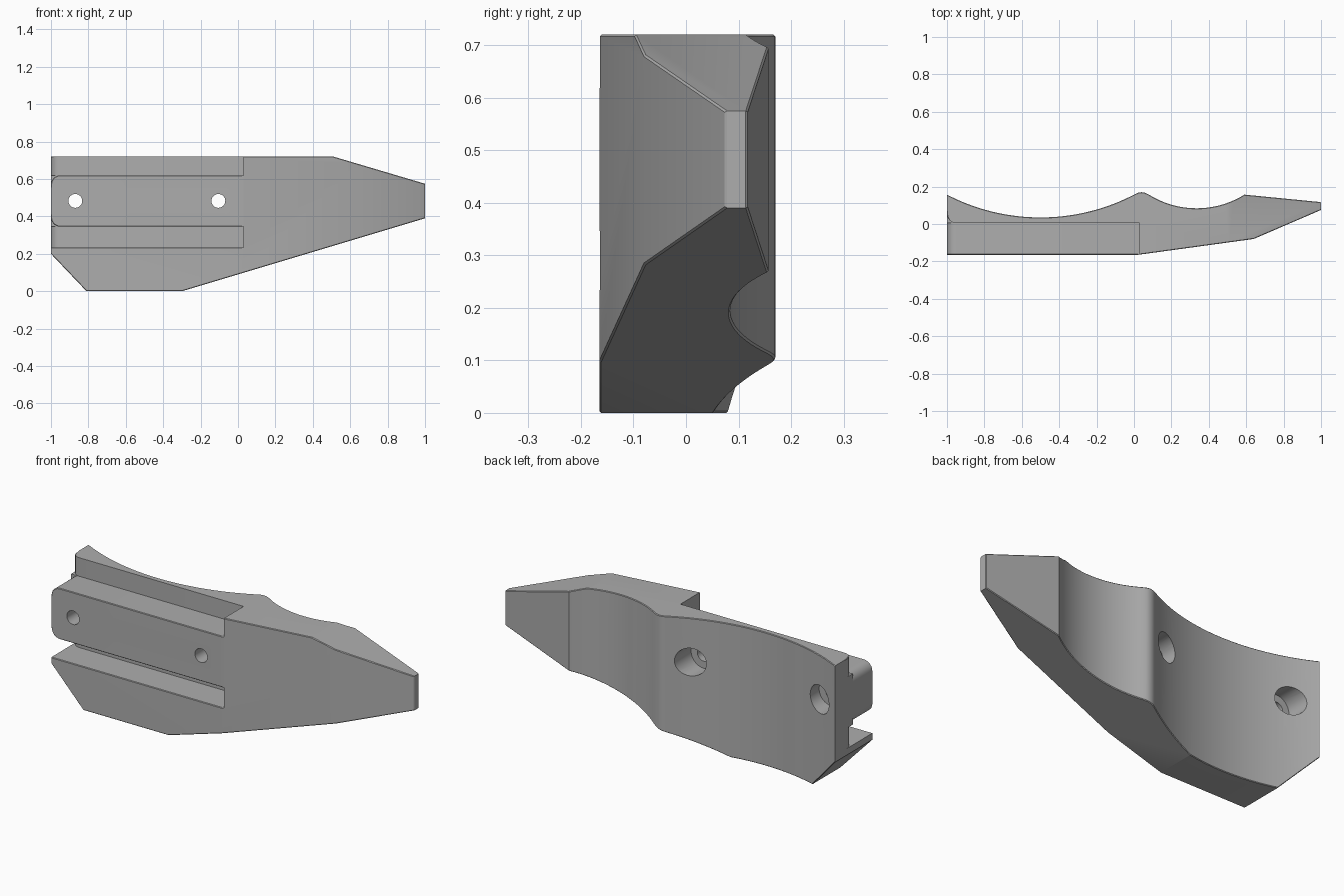
import bpy, bmesh
from math import sin, cos, pi, atan2, radians
from mathutils import Vector

if "Cube" in bpy.data.objects:
    bpy.data.objects.remove(bpy.data.objects["Cube"])

grey = bpy.data.materials.new("mid grey")
grey.use_nodes = True
colour = (0.42, 0.42, 0.42, 1)
grey.diffuse_color = colour
grey.node_tree.nodes["Principled BSDF"].inputs["Base Color"].default_value = colour


def arc(a, b, sag, n):
    """Points of a circular arc from a to b, bulging to the right by sag."""
    a, b = Vector(a), Vector(b)
    half = (b - a).length / 2
    d = (b - a).normalized()
    side = Vector((d.y, -d.x))
    r = (half * half + sag * sag) / (2 * abs(sag))
    s = 1 if sag > 0 else -1
    mid = (a + b) / 2 + side * (sag - s * r)
    t = atan2(half, r - abs(sag))
    return [tuple(mid + d * r * sin(k) + side * s * r * cos(k))
            for k in [-t + 2 * t * i / n for i in range(n + 1)]]


def prism(name, pts, lo, hi, axis):
    """Extrude an outline along y (points x,z) or z (points x,y)."""
    bm = bmesh.new()
    put = (lambda p, h: (p[0], h, p[1])) if axis == "y" else (lambda p, h: (p[0], p[1], h))
    face = bm.faces.new([bm.verts.new(put(p, lo)) for p in pts])
    new = bmesh.ops.extrude_face_region(bm, geom=[face])["geom"]
    shift = (0, hi - lo, 0) if axis == "y" else (0, 0, hi - lo)
    bmesh.ops.translate(bm, vec=shift, verts=[v for v in new if isinstance(v, bmesh.types.BMVert)])
    bmesh.ops.recalc_face_normals(bm, faces=bm.faces)
    mesh = bpy.data.meshes.new(name)
    bm.to_mesh(mesh)
    bm.free()
    ob = bpy.data.objects.new(name, mesh)
    bpy.context.collection.objects.link(ob)
    mesh.materials.append(grey)
    return ob


def combine(ob, cutter, operation="DIFFERENCE"):
    """Apply a boolean and drop the cutter."""
    mod = ob.modifiers.new("cut", "BOOLEAN")
    mod.operation, mod.object, mod.solver = operation, cutter, "EXACT"
    bpy.context.view_layer.objects.active = ob
    bpy.ops.object.modifier_apply(modifier=mod.name)
    bpy.data.objects.remove(cutter)


def circle(x, z, r, n=32):
    return [(x + r * cos(2 * pi * i / n), z + r * sin(2 * pi * i / n)) for i in range(n)]


# Body: plan profile with scalloped back, trimmed to the side outline
plan = [(-1, -0.165), (0.02, -0.165), (0.64, -0.08), (1, 0.075), (1, 0.117)]
plan += arc((0.59, 0.157), (0.08, 0.157), -0.073, 24)
plan += arc((0.07, 0.162), (0.01, 0.162), 0.008, 6)
plan += arc((0, 0.157), (-1, 0.157), -0.122, 36)
body = prism("bracket_body", plan, -0.1, 0.9, "z")
outline = [(-1.1, 0.72), (0.51, 0.72), (1.1, 0.545), (1.1, 0.42),
           (-0.3, 0), (-0.81, 0), (-1.1, 0.305)]
combine(body, prism("outline", outline, -0.5, 0.5, "y"), "INTERSECT")

# Slots above and below the rail, with the rail's end corners rounded
floor, end, r = 0.005, 0.03, 0.05
top, bottom, lip = 0.62, 0.345, 0.235
upper = [(-1.1, 0.8), (end, 0.8), (end, top)]
upper += [(-1 + r - r * sin(k), top - r + r * cos(k)) for k in [pi / 2 * i / 6 for i in range(7)]]
upper += [(-1.1, top - r)]
lower = [(-1.1, lip), (end, lip), (end, bottom)]
lower += [(-1 + r - r * sin(k), bottom + r - r * cos(k)) for k in [pi / 2 * i / 6 for i in range(7)]]
lower += [(-1.1, bottom + r)]
for pts in (upper, lower):
    combine(body, prism("slot", pts, -0.4, floor, "y"))

# Rounded plate edge at the open end of each slot
edge = [(-1.1, floor - 0.02), (-1 + r, floor - 0.02)]
edge += [(-1 + r - r * sin(k), floor + r - r * cos(k)) for k in [pi / 2 * i / 6 for i in range(7)]]
edge += [(-1.1, floor + r)]
for lo, hi in ((top, 0.8), (lip, bottom)):
    combine(body, prism("edge_round", edge, lo, hi, "z"))

# Chamfers along the front edges and around the outline
bm = bmesh.new()
bm.from_mesh(body.data)
bmesh.ops.remove_doubles(bm, verts=bm.verts, dist=0.0005)


def is_side(f):
    return abs(f.normal.z) > 0.1 or f.normal.x > 0.95


def wants_chamfer(e):
    if len(e.link_faces) != 2 or not e.is_convex or e.calc_face_angle(0) < radians(35):
        return False
    if all(v.co.x < -0.999 for v in e.verts):
        return False
    front = all(v.co.y < -0.07 for v in e.verts)
    back = all(v.co.y > 0.02 for v in e.verts)
    a, b = e.link_faces
    slope = all(v.co.x > 0.03 for v in e.verts)
    return (front or back or slope) and is_side(a) != is_side(b)


bmesh.ops.bevel(bm, geom=[e for e in bm.edges if wants_chamfer(e)], offset=0.011,
                offset_type="OFFSET", segments=1, affect="EDGES", clamp_overlap=True)
bm.to_mesh(body.data)
bm.free()

# Two bolt holes, counterbored from the back
for x in (-0.87, -0.105):
    combine(body, prism("bolt_hole", circle(x, 0.483, 0.037), -0.5, 0.5, "y"))
    combine(body, prism("counterbore", circle(x, 0.483, 0.075), 0.0, 0.5, "y"))

bpy.ops.object.select_all(action="DESELECT")
body.select_set(True)
bpy.context.view_layer.objects.active = body
bpy.ops.object.shade_smooth_by_angle(angle=radians(25))
